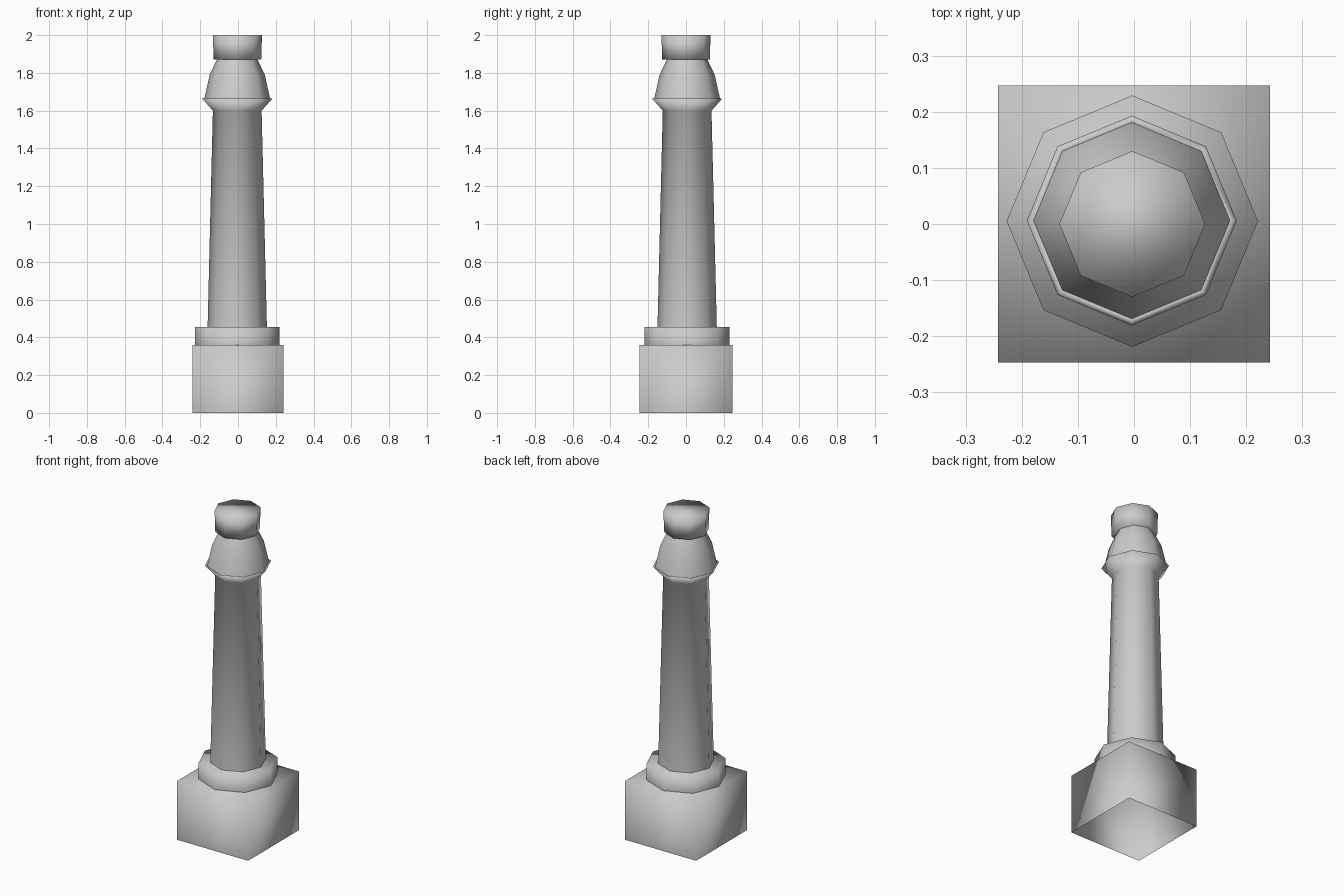
import bpy, bmesh
from math import pi, cos, sin, sqrt

if "Cube" in bpy.data.objects:
    bpy.data.objects.remove(bpy.data.objects["Cube"])


def lathe(name, profile, sides=8, turn=0.0, centre=(0, 0), squash=1.0, top=False, bottom=False):
    """Sweep (radius, height) points around z into a smooth low-poly shell."""
    bm = bmesh.new()
    rings = []
    for r, z in profile:
        ring = []
        for i in range(sides):
            a = turn + 2 * pi * i / sides
            ring.append(bm.verts.new((centre[0] + r * cos(a) * squash, centre[1] + r * sin(a), z)))
        rings.append(ring)
    for lo, hi in zip(rings, rings[1:]):
        for i in range(sides):
            j = (i + 1) % sides
            bm.faces.new((lo[i], lo[j], hi[j], hi[i]))
    if top:
        bm.faces.new(rings[-1])
    if bottom:
        bm.faces.new(rings[0][::-1])
    for f in bm.faces:
        f.smooth = True
    mesh = bpy.data.meshes.new(name)
    bm.to_mesh(mesh)
    bm.free()
    ob = bpy.data.objects.new(name, mesh)
    bpy.context.collection.objects.link(ob)
    return ob


# square plinth, open underneath
lathe("plinth", [(0.247 * sqrt(2), 0), (0.247 * sqrt(2), 0.36)], sides=4, turn=pi / 4,
      squash=0.98, top=True)

# octagonal collar on the plinth
lathe("collar", [(0.224, 0.36), (0.224, 0.455)], centre=(-0.003, 0.005), top=True)

# tapered shaft flaring out to a thin lip
lathe("shaft", [(0.157, 0.455), (0.129, 1.60), (0.187, 1.665), (0.174, 1.66)],
      centre=(-0.004, 0.006))

# shoulder rising from the lip
lathe("shoulder", [(0.175, 1.66), (0.146, 1.79), (0.108, 1.87)], centre=(-0.004, 0.006))

# smooth octagonal cap
lathe("cap", [(0.126, 1.87), (0.130, 2.0)], centre=(-0.003, 0.0), top=True, bottom=True)
